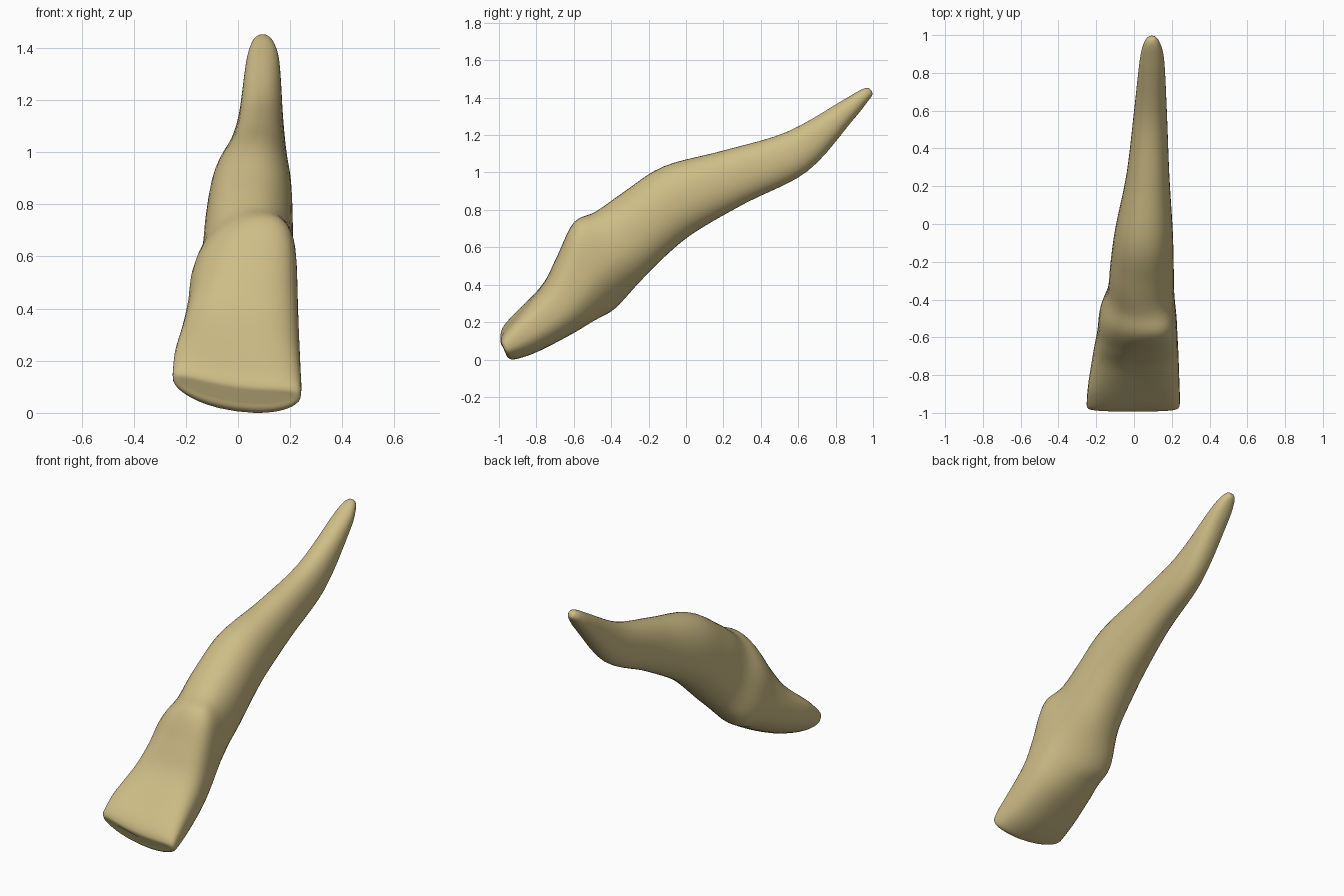
import bpy, bmesh, math

if "Cube" in bpy.data.objects:
    bpy.data.objects.remove(bpy.data.objects["Cube"])

# Ivory colour
ivory = bpy.data.materials.new("ivory")
ivory.diffuse_color = (0.62, 0.51, 0.24, 1)
ivory.use_nodes = True
ivory.node_tree.nodes["Principled BSDF"].inputs["Base Color"].default_value = ivory.diffuse_color

# Cross-sections from biting edge to root tip:
# upper y, z | lower y, z | left x, right x
S = [
    (-.985, .08, -.965, .04, -.21, .20),
    (-.992, .11, -.95, .012, -.245, .235),
    (-.965, .165, -.91, .005, -.25, .243),
    (-.87, .275, -.79, .045, -.24, .24),
    (-.76, .41, -.61, .135, -.215, .235),
    (-.69, .55, -.49, .205, -.195, .23),
    (-.60, .73, -.38, .27, -.18, .225),
    (-.48, .79, -.25, .41, -.14, .213),
    (-.33, .895, -.10, .56, -.125, .21),
    (-.12, 1.03, .05, .68, -.10, .205),
    (.20, 1.115, .32, .835, -.04, .187),
    (.54, 1.215, .65, 1.005, 0, .174),
    (.84, 1.385, .89, 1.275, .03, .16),
    (.93, 1.437, .97, 1.375, .05, .14),
    (.97, 1.45, .995, 1.41, .07, .12),
    (.985, 1.442, .995, 1.43, .085, .105),
]
N, STEPS = 40, 5


def catmull(a, b, c, d, t):
    return [.5 * (2*q + (r-p)*t + (2*p-5*q+4*r-s)*t*t + (3*q-p-3*r+s)*t**3)
            for p, q, r, s in zip(a, b, c, d)]


def ring(bm, s):
    yt, zt, yb, zb, xl, xr = s
    # crown is squarer and tilted, the bump has its peak off centre
    crown = min(1, max(0, (-.6 - yt) / .3))
    n = 2.2 + .7 * crown
    shift = .07 * math.exp(-((yt + .6) / .12) ** 2)
    verts = []
    for i in range(N):
        a = 2 * math.pi * i / N
        c, v = math.cos(a), math.sin(a)
        c = math.copysign(abs(c) ** (2 / n), c)
        v = math.copysign(abs(v) ** (2 / n), v)
        x = (xl+xr)/2 + (xr-xl)/2*c + shift*v*abs(v)
        k = (v + 1) / 2
        z = zb + (zt-zb)*k + crown*(.6*x*x - .13*x)
        verts.append(bm.verts.new((x, yb + (yt-yb)*k, z)))
    return verts


# Tooth: smooth loft through the sections
bm = bmesh.new()
rings = []
for i in range(len(S) - 1):
    p = [S[max(0, min(len(S)-1, i+j))] for j in (-1, 0, 1, 2)]
    rings += [ring(bm, catmull(*p, k/STEPS)) for k in range(STEPS)]
rings.append(ring(bm, S[-1]))
for r, q in zip(rings, rings[1:]):
    for i in range(N):
        j = (i + 1) % N
        bm.faces.new((r[i], r[j], q[j], q[i]))
bm.faces.new(rings[0])
bm.faces.new(rings[-1])
bmesh.ops.recalc_face_normals(bm, faces=bm.faces)
low = min(v.co.z for v in bm.verts)
for v in bm.verts:
    v.co.z -= low
for f in bm.faces:
    f.smooth = True
mesh = bpy.data.meshes.new("tooth")
bm.to_mesh(mesh)
bm.free()
mesh.materials.append(ivory)
tooth = bpy.data.objects.new("tooth", mesh)
bpy.context.collection.objects.link(tooth)
